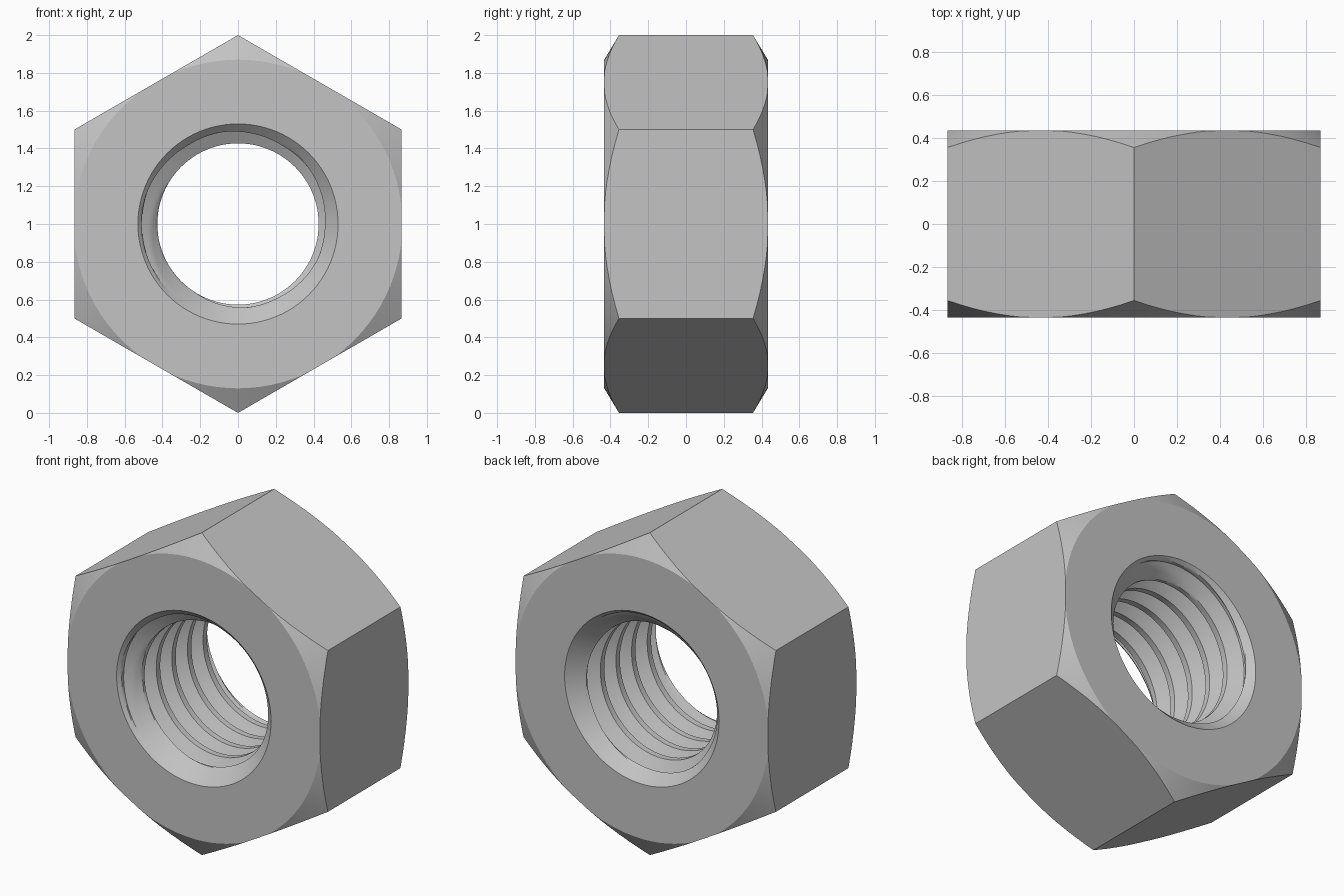
import bpy, bmesh, math

if "Cube" in bpy.data.objects:
    bpy.data.objects.remove(bpy.data.objects["Cube"])

HALF = 0.433          # half thickness along y
APOTHEM = 0.866       # centre to flat
CHAMFER_R = 0.87      # where the corner chamfer starts
CHAMFER_SLOPE = 0.6
MOUTH_R = 0.53        # countersink at each end of the hole
MINOR_R, DEPTH, PITCH = 0.427, 0.083, 0.153
COLS, STEPS = 96, 16  # columns around, samples per thread turn


def hex_radius(a):
    return APOTHEM / math.cos(a % (math.pi / 3) - math.pi / 6)


def thread_radius(k):
    # crest flat of 4 steps, flank 5, root flat 2, flank 5
    k %= STEPS
    if k <= 4:
        return MINOR_R
    return MINOR_R + DEPTH * min(1, (k - 4) / 5, (STEPS - k) / 5)


def section(turn):
    """Closed (radius, y) section of the nut at a fraction of a full turn."""
    pts = []
    # helical bore, cut by the countersinks
    for k in range(-68, 56):
        y = PITCH * (k / STEPS + turn)
        y = max(-HALF, min(HALF, y))
        sink = MOUTH_R - (HALF - abs(y))
        pts.append((max(thread_radius(k), sink), y))
    # end faces, conical chamfers and hexagonal wall
    r = hex_radius(turn * math.tau % math.tau)
    ring = min(CHAMFER_R, r)
    edge = HALF - (r - ring) * CHAMFER_SLOPE
    pts += [(ring, HALF), (r, edge), (r, -edge), (ring, -HALF)]
    return pts


bm = bmesh.new()
columns = []
for c in range(COLS + 1):
    a = math.tau * c / COLS
    columns.append([bm.verts.new((r * math.sin(a), y, 1 + r * math.cos(a)))
                    for r, y in section(c / COLS)])

# skin neighbouring sections; the last column is offset one turn of the thread
for p, q in zip(columns, columns[1:]):
    for i in range(len(p)):
        j = (i + 1) % len(p)
        bm.faces.new((p[i], p[j], q[j], q[i]))

bmesh.ops.remove_doubles(bm, verts=bm.verts[:], dist=1e-5)
bmesh.ops.recalc_face_normals(bm, faces=bm.faces[:])

mesh = bpy.data.meshes.new("hex_nut")
bm.to_mesh(mesh)
bm.free()
nut = bpy.data.objects.new("hex_nut", mesh)
bpy.context.collection.objects.link(nut)

# plain grey metal
grey = bpy.data.materials.new("grey_metal")
grey.diffuse_color = (0.55, 0.55, 0.55, 1)
grey.use_nodes = True
grey.node_tree.nodes["Principled BSDF"].inputs["Base Color"].default_value = grey.diffuse_color
mesh.materials.append(grey)

bpy.context.view_layer.objects.active = nut
nut.select_set(True)
bpy.ops.object.shade_smooth_by_angle(angle=math.radians(25))
